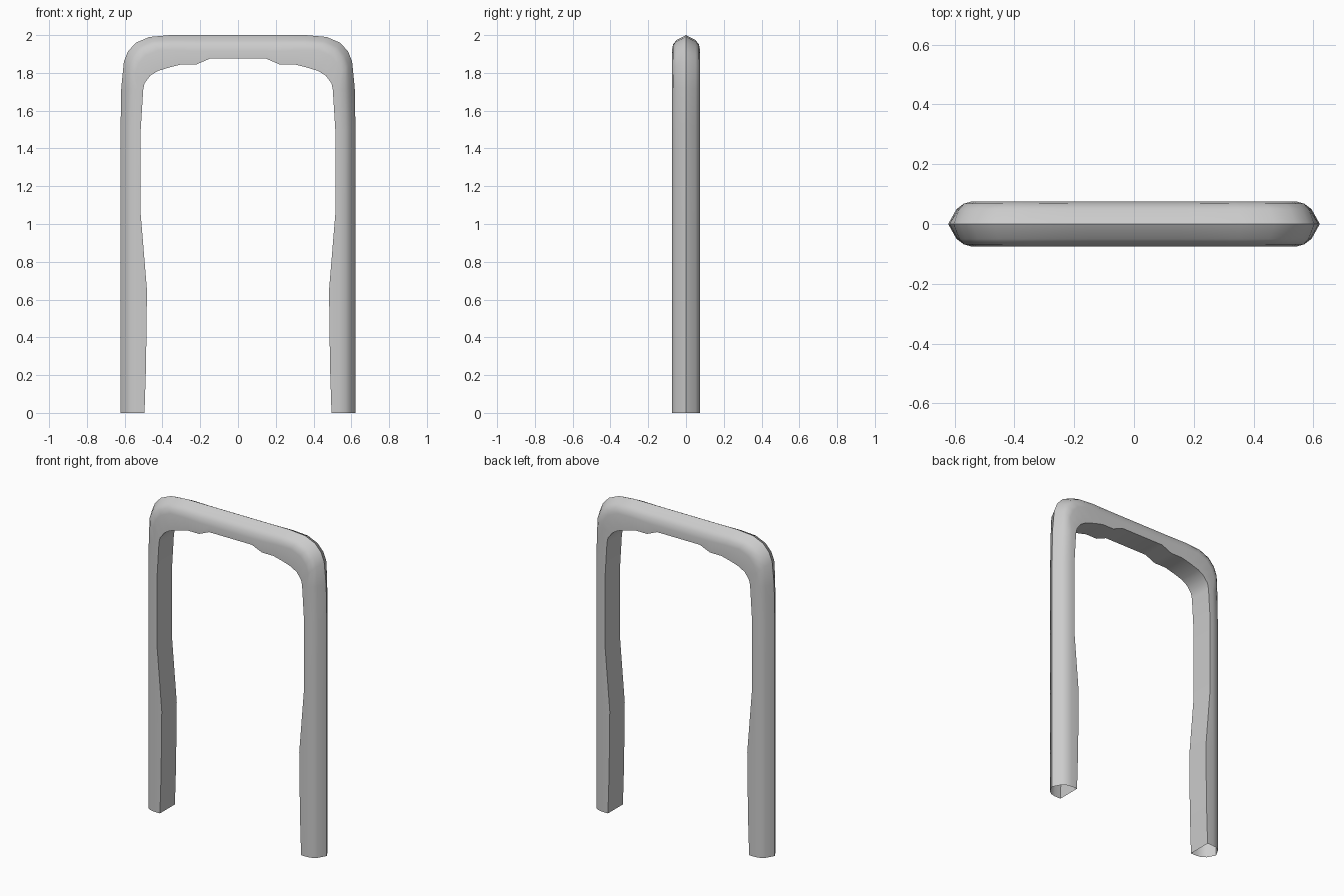
import bpy, bmesh, math
from mathutils import Vector

if "Cube" in bpy.data.objects:
    bpy.data.objects.remove(bpy.data.objects["Cube"])

# Right half of the frame: (outer ridge x, z, inner face x, z), foot to centre
STATIONS = [
    (.622, 0, .495, 0), (.622, .25, .487, .25), (.622, .65, .482, .65),
    (.622, 1.05, .515, 1.05), (.622, 1.5, .515, 1.5), (.618, 1.72, .502, 1.71),
    (.604, 1.86, .495, 1.745), (.582, 1.915, .465, 1.785), (.54, 1.96, .425, 1.81),
    (.47, 1.99, .36, 1.83), (.36, 2, .30, 1.845), (.22, 2, .22, 1.845),
    (.15, 2, .15, 1.875), (0, 2, 0, 1.875),
]
# Outer half of the section: (y, depth below the ridge)
SECTION = [(0, 0), (.05, .028), (.068, .052), (.075, .085)]


def ring(bm, ox, oz, ix, iz):
    outer, inner = Vector((ox, 0, oz)), Vector((ix, 0, iz))
    d = (inner - outer).normalized()
    half = [(y, outer + d * depth) for y, depth in SECTION] + [(.075, inner)]
    loop = half + [(-y, p) for y, p in reversed(half[1:])]
    return [bm.verts.new((p.x, y, p.z)) for y, p in loop]


# Arched frame skin with open feet
bm = bmesh.new()
rings = [ring(bm, *s) for s in STATIONS]
for a, b in zip(rings, rings[1:]):
    n = len(a)
    for i in range(n):
        j = (i + 1) % n
        bm.faces.new((a[i], a[j], b[j], b[i]))
bmesh.ops.recalc_face_normals(bm, faces=bm.faces)
# make sure the skin faces outwards
bm.faces.ensure_lookup_table()
if bm.faces[0].normal.x < 0:
    bmesh.ops.reverse_faces(bm, faces=bm.faces)
mesh = bpy.data.meshes.new("arched_frame")
bm.to_mesh(mesh)
bm.free()
frame = bpy.data.objects.new("arched_frame", mesh)
bpy.context.collection.objects.link(frame)

# Left half
mirror = frame.modifiers.new("mirror", 'MIRROR')
mirror.use_axis = (True, False, False)
mirror.use_clip = True

bpy.context.view_layer.objects.active = frame
frame.select_set(True)
bpy.ops.object.modifier_apply(modifier="mirror")
bpy.ops.object.shade_smooth_by_angle(angle=math.radians(42))
